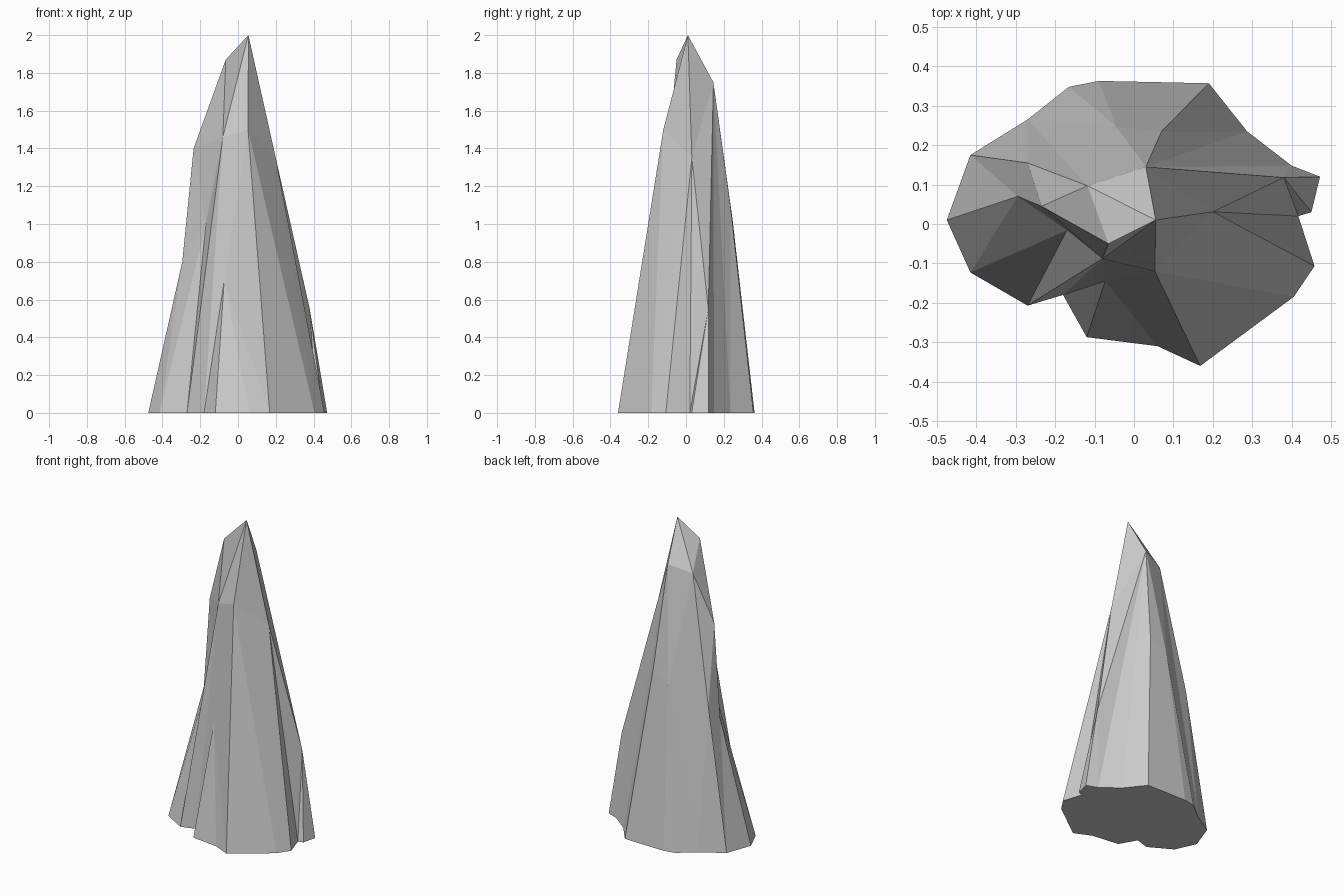
import bpy
from mathutils import Vector
from mathutils.geometry import delaunay_2d_cdt

if "Cube" in bpy.data.objects:
    bpy.data.objects.remove(bpy.data.objects["Cube"])

# Footprint of the rock on the ground, counter-clockwise
base = [(-.475, .01), (-.415, -.123), (-.27, -.207), (-.18, -.18), (-.12, -.287),
        (.06, -.31), (.168, -.36), (.405, -.185), (.458, -.107), (.417, .02),
        (.45, .03), (.472, .12), (.40, .148), (.287, .235), (.19, .357),
        (-.09, .363), (-.165, .348), (-.27, .265), (-.415, .175)]

# Corners of the facets above the ground: A is the tip
peaks = {
    'A': (.055, .01, 2.0), 'B': (-.065, -.05, 1.87), 'C': (.03, .145, 1.75),
    'D': (-.118, .097, 1.71), 'E': (-.235, .045, 1.4), 'F': (-.295, .07, .8),
    'G': (-.17, -.016, 1.0), 'H': (-.08, -.088, 1.46), 'I': (.053, -.12, 1.5),
    'J': (-.073, -.145, .7), 'K': (.2, .031, 1.35), 'L': (.38, .118, .55),
    'M': (.07, .235, 1.1), 'N': (-.045, .247, 1.02), 'P': (-.27, .155, .9)}

# Creases: each corner with the corners and ground points it runs to
creases = {'A': 'B C D H I K', 'B': 'D E H', 'C': 'D K L M N 12 13',
           'D': 'E N P 17', 'E': 'F G H P', 'F': '0 1 G P', 'G': '1 2 H',
           'H': '2 I J', 'I': '6 7 K J', 'J': '3 4 5 6', 'K': '7 8 9 L',
           'L': '9 10 11 12', 'M': '13 14 N', 'N': '15 16', 'P': '17 18'}

n = len(base)
names = list(peaks)
points = [Vector((x, y, 0)) for x, y in base] + [Vector(p) for p in peaks.values()]


def index(key):
    return int(key) if key.isdigit() else n + names.index(key)


edges = [(index(a), index(b)) for a, targets in creases.items() for b in targets.split()]

# Triangulate the facets in plan, then lift them to their heights
flat, _, tris, source, _, _ = delaunay_2d_cdt(
    [p.xy for p in points], edges, [list(range(n))], 1, 1e-5)
verts = [points[s[0]] if s else Vector((v.x, v.y, 1.0)) for v, s in zip(flat, source)]
place = {s: i for i, group in enumerate(source) for s in group}
faces = [list(t) for t in tris] + [[place[i] for i in reversed(range(n))]]

# Rock spire
mesh = bpy.data.meshes.new("rock_spire")
mesh.from_pydata(verts, [], faces)
mesh.update()
rock = bpy.data.objects.new("rock_spire", mesh)
bpy.context.collection.objects.link(rock)
